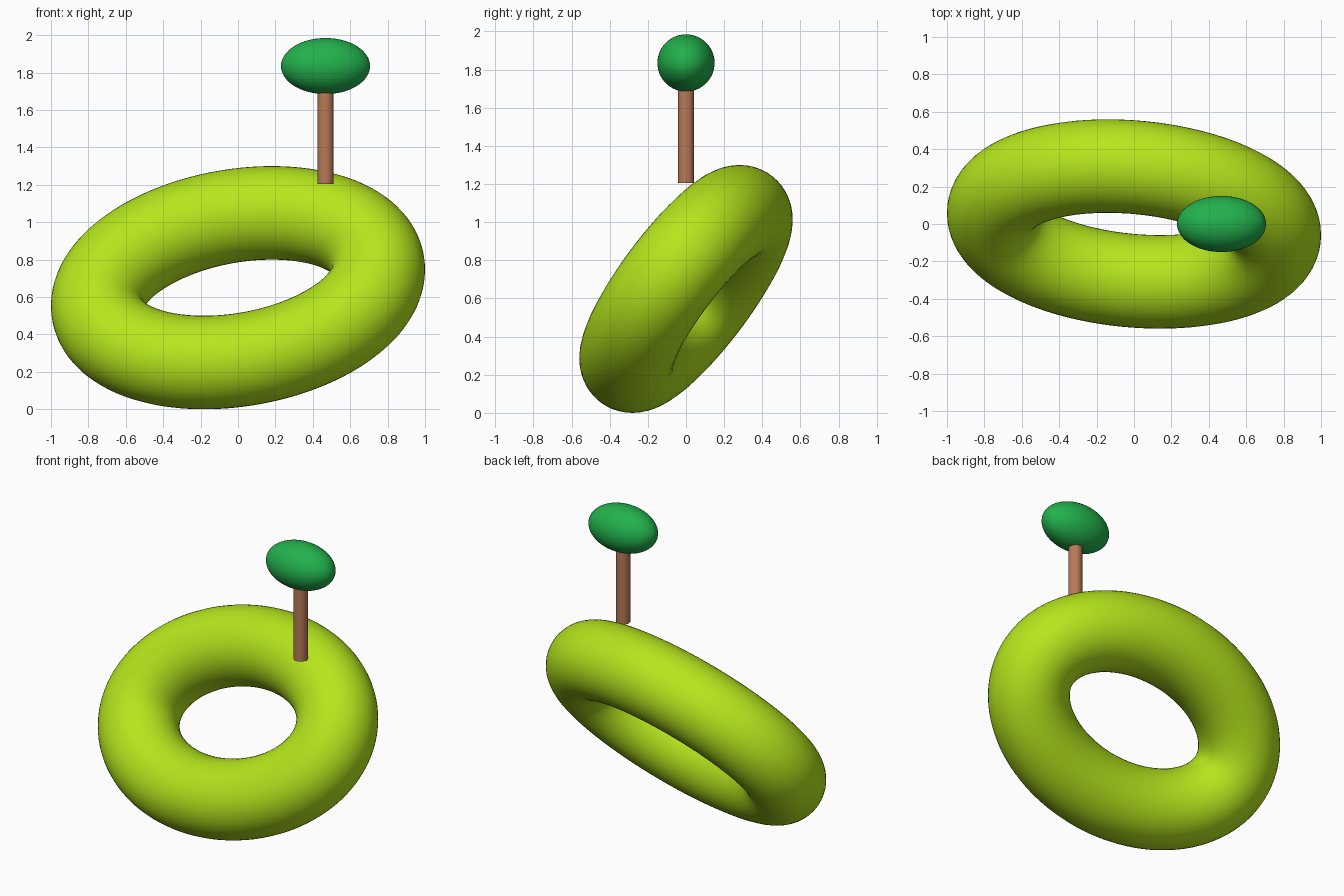
import bpy, bmesh, math
from mathutils import Vector

if "Cube" in bpy.data.objects:
    bpy.data.objects.remove(bpy.data.objects["Cube"])


def srgb_material(name, r, g, b):
    lin = [((c / 255 + 0.055) / 1.055) ** 2.4 for c in (r, g, b)]
    mat = bpy.data.materials.new(name)
    mat.diffuse_color = (*lin, 1.0)
    mat.use_nodes = True
    mat.node_tree.nodes["Principled BSDF"].inputs["Base Color"].default_value = mat.diffuse_color
    return mat


def finish(obj, name, mat):
    obj.name = name
    obj.data.materials.clear()
    obj.data.materials.append(mat)
    for o in bpy.context.selected_objects:
        o.select_set(False)
    obj.select_set(True)
    bpy.context.view_layer.objects.active = obj
    bpy.ops.object.shade_smooth_by_angle(angle=math.radians(40))


lime = srgb_material("lime", 181, 230, 29)
brown = srgb_material("brown", 185, 122, 87)
green = srgb_material("leaf green", 34, 177, 76)

# Ring: round tube swept around a tilted ellipse
CENTRE = Vector((0, 0, 0.65))
U = Vector((0.75, -0.058, 0.097))
V = Vector((0, 0.304, 0.388))
TUBE, SEGS, SIDES = 0.25, 128, 48
normal = U.cross(V).normalized()
bm = bmesh.new()
rings = []
for i in range(SEGS):
    t = 2 * math.pi * i / SEGS
    point = CENTRE + U * math.cos(t) + V * math.sin(t)
    tangent = (V * math.cos(t) - U * math.sin(t)).normalized()
    side = tangent.cross(normal)
    ring = []
    for j in range(SIDES):
        a = 2 * math.pi * j / SIDES
        ring.append(bm.verts.new(point + TUBE * (side * math.cos(a) + normal * math.sin(a))))
    rings.append(ring)
for i in range(SEGS):
    a, b = rings[i], rings[(i + 1) % SEGS]
    for j in range(SIDES):
        k = (j + 1) % SIDES
        bm.faces.new((a[j], b[j], b[k], a[k]))
bmesh.ops.recalc_face_normals(bm, faces=bm.faces)
mesh = bpy.data.meshes.new("ring")
bm.to_mesh(mesh)
bm.free()
ring_obj = bpy.data.objects.new("ring", mesh)
bpy.context.collection.objects.link(ring_obj)
finish(ring_obj, "ring", lime)

# Trunk: thin upright cylinder
Z0, Z1 = 1.205, 1.705
bpy.ops.mesh.primitive_cylinder_add(vertices=48, radius=0.043, depth=Z1 - Z0,
                                    location=(0.468, 0, (Z0 + Z1) / 2))
finish(bpy.context.object, "trunk", brown)

# Foliage: ellipsoid stretched sideways
bpy.ops.mesh.primitive_uv_sphere_add(segments=64, ring_count=32, radius=1,
                                     location=(0.468, 0, 1.835))
bpy.context.object.scale = (0.238, 0.15, 0.15)
bpy.ops.object.transform_apply(location=False, rotation=False, scale=True)
finish(bpy.context.object, "foliage", green)
